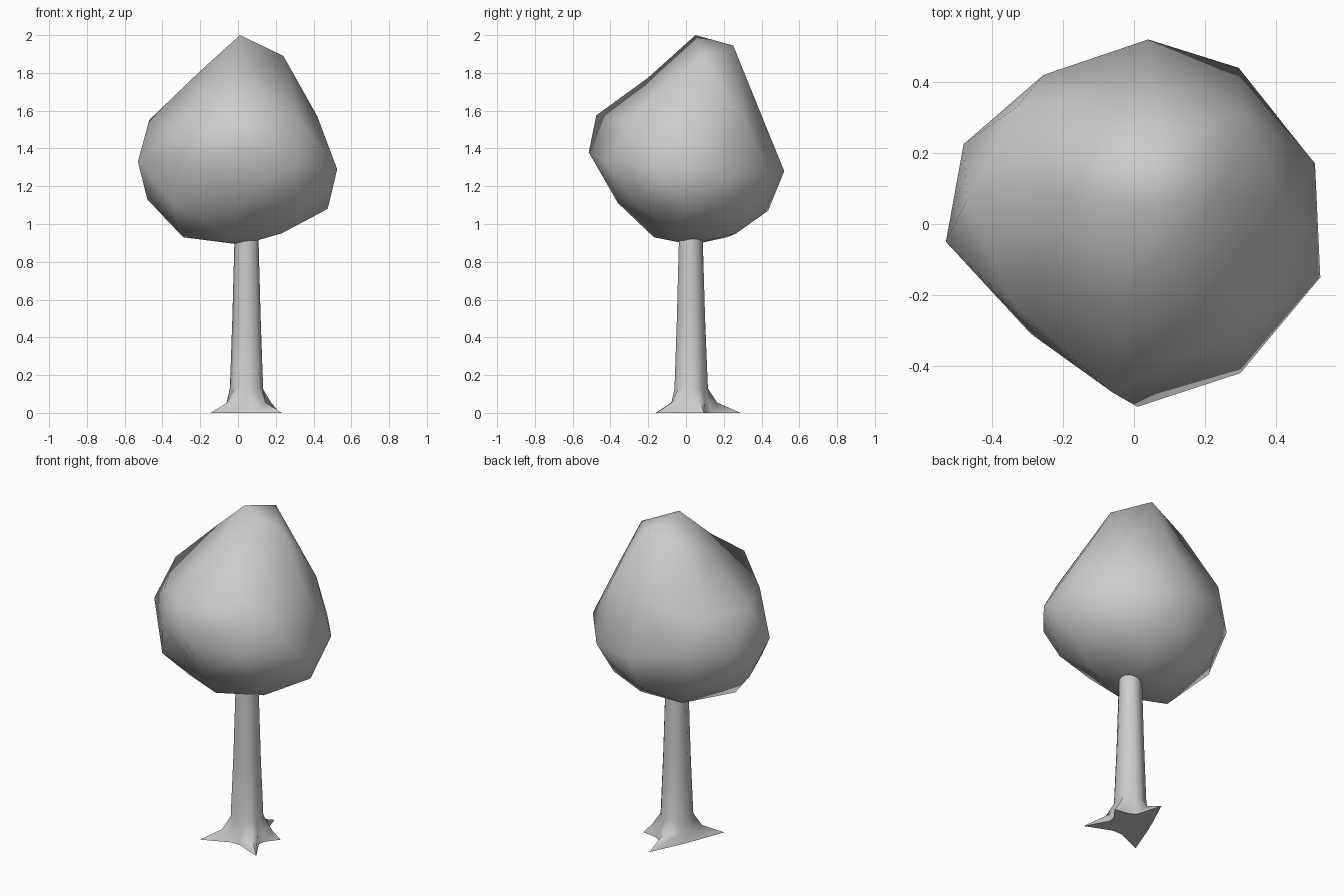
import bpy, bmesh, math
from mathutils import Vector

if "Cube" in bpy.data.objects:
    bpy.data.objects.remove(bpy.data.objects["Cube"])


def finish(name, bm):
    bmesh.ops.recalc_face_normals(bm, faces=bm.faces)
    for f in bm.faces:
        f.smooth = True
    mesh = bpy.data.meshes.new(name)
    bm.to_mesh(mesh)
    bm.free()
    obj = bpy.data.objects.new(name, mesh)
    bpy.context.collection.objects.link(obj)
    return obj


# Crown: lumpy low-poly ball, control points from top to bottom
crown_points = [
    # peak
    (0.01, 0.05, 2.0), (0.08, 0.25, 1.945), (0.24, 0.085, 1.89),
    # shoulders
    (-0.2, 0.08, 1.81), (-0.03, -0.2, 1.775), (-0.14, 0.25, 1.81),
    # upper ring
    (0.42, 0.05, 1.57), (0.31, 0.31, 1.55), (0.04, 0.41, 1.55), (-0.33, 0.33, 1.52),
    (-0.47, 0.07, 1.55), (-0.33, -0.24, 1.51), (-0.06, -0.475, 1.575), (0.32, -0.28, 1.56),
    # widest ring
    (0.04, 0.52, 1.28), (0.295, 0.44, 1.26), (0.51, 0.17, 1.29), (0.525, -0.15, 1.29),
    (0.3, -0.42, 1.33), (0.01, -0.515, 1.38), (-0.29, -0.31, 1.33), (-0.53, -0.05, 1.33),
    (-0.48, 0.225, 1.33), (-0.255, 0.42, 1.33),
    # lower ring
    (0.475, 0.02, 1.08), (0.27, 0.31, 1.05), (0.0, 0.435, 1.07), (-0.3, 0.33, 1.1),
    (-0.48, 0.07, 1.13), (-0.35, -0.23, 1.11), (0.02, -0.36, 1.11), (0.32, -0.26, 1.1),
    # underside
    (0.23, -0.08, 0.95), (0.12, 0.265, 0.95), (-0.13, 0.22, 0.93), (-0.29, -0.06, 0.93),
    (-0.03, -0.17, 0.93), (0.02, 0.03, 0.89),
]
centre = Vector((0, 0.01, 1.4))
bm = bmesh.new()
place = {}
for p in crown_points:
    v = bm.verts.new((Vector(p) - centre).normalized())
    place[v] = Vector(p)
# connect the points as a sphere, then move each to its real distance
bmesh.ops.convex_hull(bm, input=bm.verts[:])
for v, p in place.items():
    v.co = p
finish("crown", bm)

# Trunk: tapered column that flares into four pointed roots
# root direction and its reach on the ground
roots = [(22, 0.19), (90, 0.265), (224, 0.265), (316, 0.26)]
# height, radius towards a root, radius between roots
levels = [(0.0, None, 0.12), (0.055, 0.14, 0.105), (0.13, 0.092, 0.088),
          (0.5, 0.077, 0.075), (0.98, 0.063, 0.062)]
bm = bmesh.new()
rings = []
for z, r_root, r_valley in levels:
    ring = []
    for i, (a, reach) in enumerate(roots):
        gap = (roots[(i + 1) % len(roots)][0] - a) % 360
        for t, r in ((0, r_root or reach), (1 / 3, r_valley), (2 / 3, r_valley)):
            ang = math.radians(a + gap * t)
            ring.append(bm.verts.new((0.045 + r * math.cos(ang), 0.024 + r * math.sin(ang), z)))
    rings.append(ring)
for lo, hi in zip(rings, rings[1:]):
    for k in range(len(lo)):
        n = (k + 1) % len(lo)
        bm.faces.new((lo[k], lo[n], hi[n], hi[k]))
bm.faces.new(rings[0][::-1])
bm.faces.new(rings[-1])
finish("trunk", bm)
bpy.context.view_layer.objects.active = bpy.data.objects["trunk"]
bpy.data.objects["trunk"].select_set(True)
bpy.ops.object.shade_smooth_by_angle(angle=math.radians(75))
